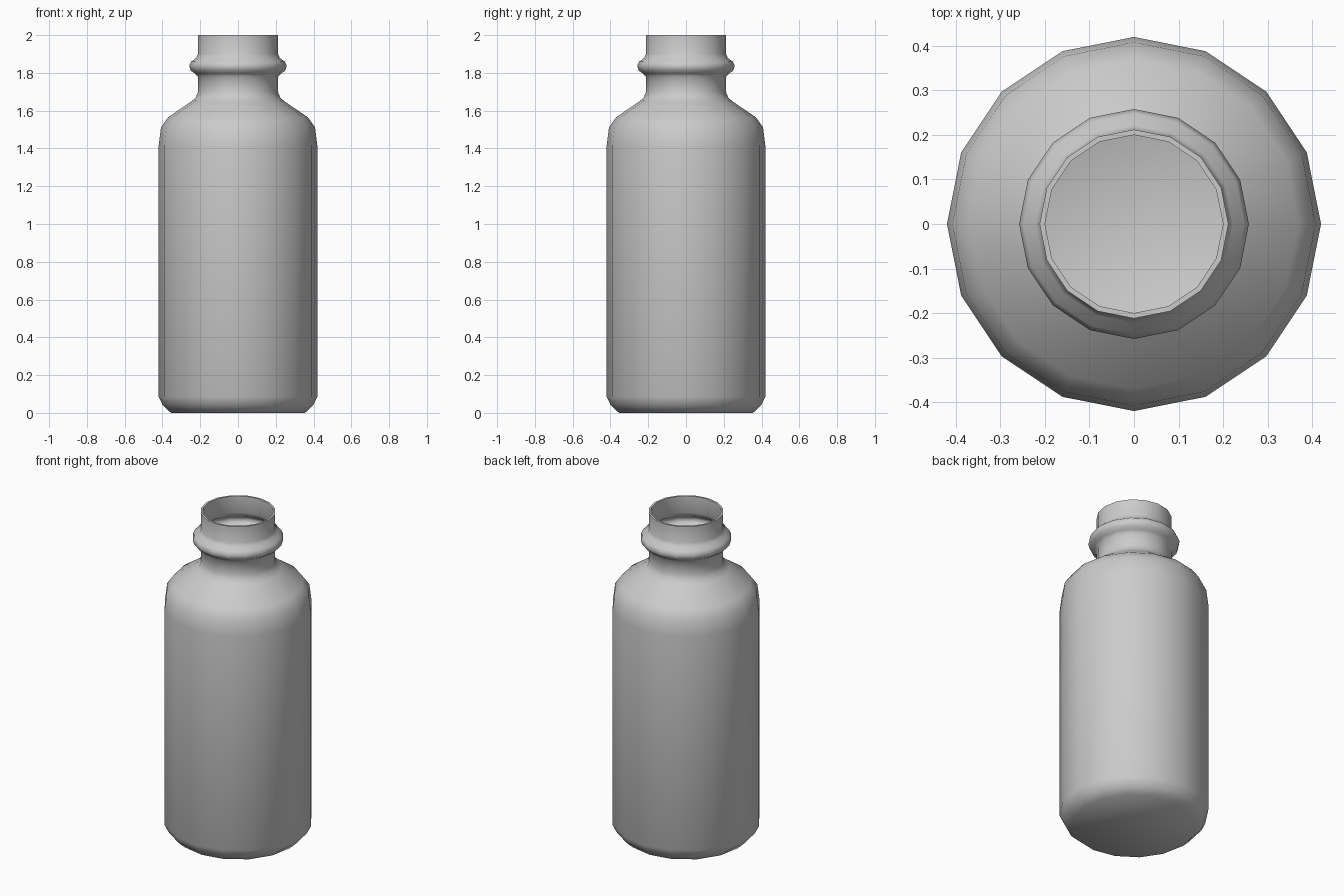
import bpy, bmesh, math

if "Cube" in bpy.data.objects:
    bpy.data.objects.remove(bpy.data.objects["Cube"])

SIDES = 16
# Outer profile (radius, height) from base to lip
PROFILE = [
    (0.355, 0.0), (0.398, 0.04), (0.42, 0.085),              # base
    (0.42, 1.415), (0.408, 1.512), (0.37, 1.565),            # body, shoulder
    (0.245, 1.65), (0.222, 1.672), (0.212, 1.70),            # neck fillet
    (0.212, 1.78), (0.228, 1.797), (0.25, 1.812),            # collar ring
    (0.258, 1.838), (0.248, 1.86), (0.222, 1.878), (0.212, 1.90),
    (0.212, 2.0),                                            # lip
]

bm = bmesh.new()
rings = []
for r, z in PROFILE:
    rings.append([bm.verts.new((r * math.cos(2 * math.pi * i / SIDES),
                                r * math.sin(2 * math.pi * i / SIDES), z))
                  for i in range(SIDES)])

# Side walls
for a, b in zip(rings, rings[1:]):
    for i in range(SIDES):
        j = (i + 1) % SIDES
        bm.faces.new((a[i], a[j], b[j], b[i]))
# Base
bm.faces.new(list(reversed(rings[0])))

mesh = bpy.data.meshes.new("bottle")
bm.to_mesh(mesh)
bm.free()
bottle = bpy.data.objects.new("bottle", mesh)
bpy.context.collection.objects.link(bottle)

# Thin hollow wall with a flat lip
wall = bottle.modifiers.new("wall", 'SOLIDIFY')
wall.thickness = 0.012
wall.offset = -1
bpy.context.view_layer.objects.active = bottle
bottle.select_set(True)
bpy.ops.object.modifier_apply(modifier="wall")
bpy.ops.object.shade_smooth_by_angle(angle=math.radians(65))
